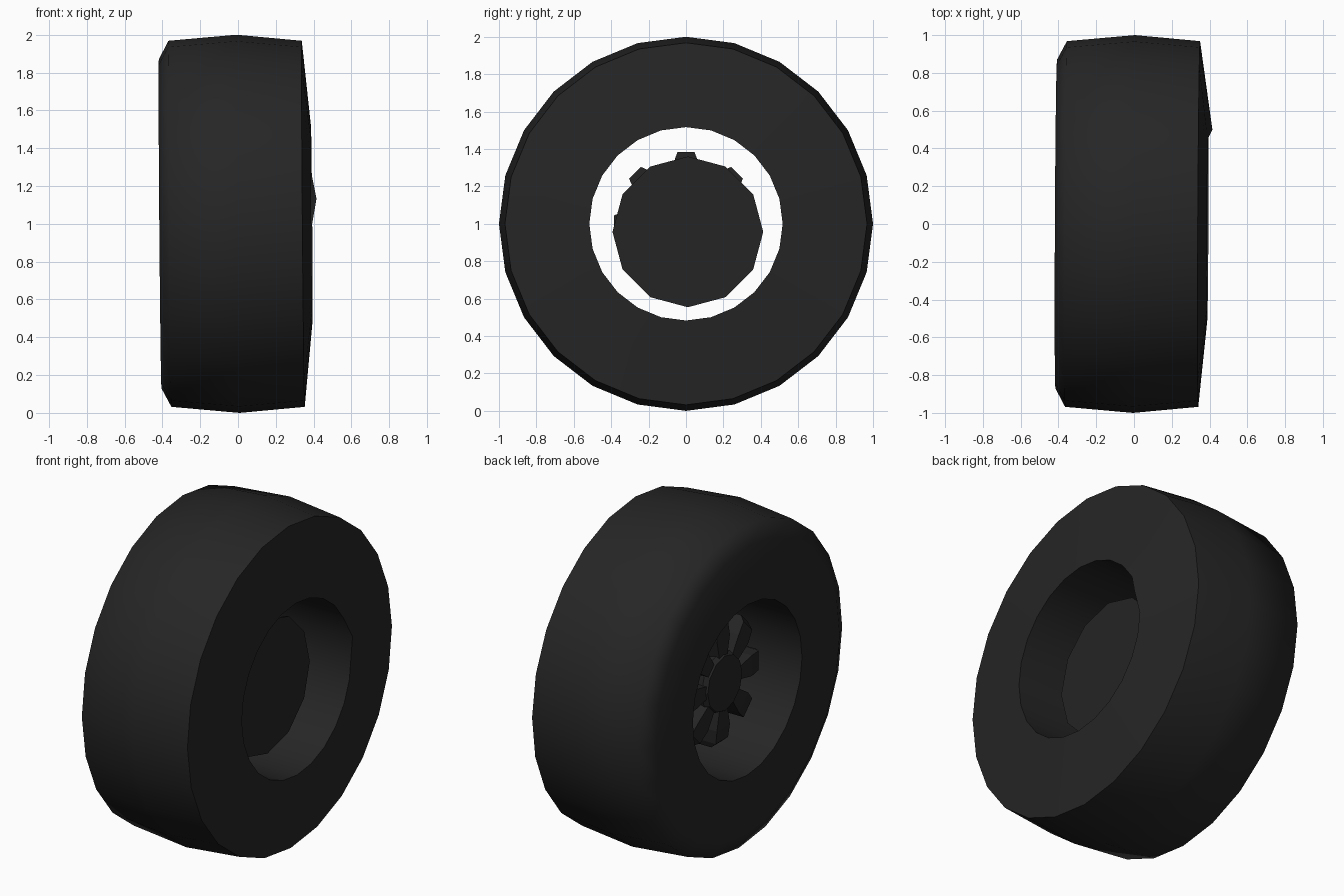
import bpy, bmesh
from math import sin, cos, pi, radians
from mathutils import Matrix, Vector

cube = bpy.data.objects.get("Cube")
if cube:
    bpy.data.objects.remove(cube, do_unlink=True)


def make_material(name, value):
    mat = bpy.data.materials.new(name)
    mat.use_nodes = True
    color = (value, value, value, 1)
    mat.diffuse_color = color
    mat.node_tree.nodes["Principled BSDF"].inputs["Base Color"].default_value = color
    return mat


rubber = make_material("dark rubber", 0.019)
metal = make_material("dark metal", 0.018)


def finish(name, bm, mat, smooth_angle=None):
    bmesh.ops.recalc_face_normals(bm, faces=bm.faces)
    mesh = bpy.data.meshes.new(name)
    bm.to_mesh(mesh)
    bm.free()
    mesh.materials.append(mat)
    obj = bpy.data.objects.new(name, mesh)
    bpy.context.collection.objects.link(obj)
    if smooth_angle:
        bpy.ops.object.select_all(action='DESELECT')
        obj.select_set(True)
        bpy.context.view_layer.objects.active = obj
        bpy.ops.object.shade_smooth_by_angle(angle=radians(smooth_angle))
    return obj


def lathe(profile, sides, center, closed):
    """Turn an (x, radius) profile around the x axis."""
    bm = bmesh.new()
    cy, cz = center
    rings = []
    for x, r in profile:
        rings.append([bm.verts.new((x, cy + r * cos(2 * pi * i / sides),
                                    cz + r * sin(2 * pi * i / sides)))
                      for i in range(sides)])
    pairs = list(zip(rings, rings[1:]))
    if closed:
        pairs.append((rings[-1], rings[0]))
    else:
        bm.faces.new(rings[0])
        bm.faces.new(rings[-1])
    for a, b in pairs:
        for i in range(sides):
            j = (i + 1) % sides
            bm.faces.new((a[i], a[j], b[j], b[i]))
    return bm


# Tyre: rounded shoulder on the right, hard shoulder on the left
tyre_profile = [(-0.41, 0.517), (-0.412, 0.87), (-0.36, 0.968), (0, 1),
                (0.345, 0.968), (0.39, 0.517)]
bm = lathe(tyre_profile, 24, (0, 1), True)
for v in bm.verts:
    v.co.x += 0.005 * v.co.y - 0.008 * (v.co.z - 1)
# One rim corner stands slightly proud
corner = min(bm.verts, key=lambda v: (v.co - Vector((0.39, 0.5, 1.13))).length)
corner.co.x = 0.415
finish("tyre", bm, rubber, 62)

# Inner plate, slightly off centre
finish("back_plate", lathe([(0.14, 0.39), (0.19, 0.403)], 12, (0.01, 0.957), False), metal)

# Axle and hub
finish("hub", lathe([(0.15, 0.15), (-0.12, 0.15), (-0.23, 0.18), (-0.26, 0.165)],
                    12, (0, 1), False), metal)

# Eight faceted spokes: radius, half width, outer x, inner x
stations = [(0.12, 0.03, -0.25, -0.12), (0.27, 0.062, -0.25, -0.12),
            (0.35, 0.058, -0.24, -0.11), (0.385, 0.045, -0.20, -0.11)]
bm = bmesh.new()
for k in range(8):
    turn = Matrix.Translation((0, 0, 1)) @ Matrix.Rotation(k * pi / 4, 4, 'X')
    rings = []
    for r, w, outer, inner in stations:
        corners = [(outer, -w, r), (outer, w, r), (inner, w, r), (inner, -w, r)]
        rings.append([bm.verts.new(turn @ Vector(c)) for c in corners])
    bm.faces.new(rings[0])
    bm.faces.new(rings[-1])
    for a, b in zip(rings, rings[1:]):
        for i in range(4):
            j = (i + 1) % 4
            bm.faces.new((a[i], a[j], b[j], b[i]))
finish("spokes", bm, metal)
